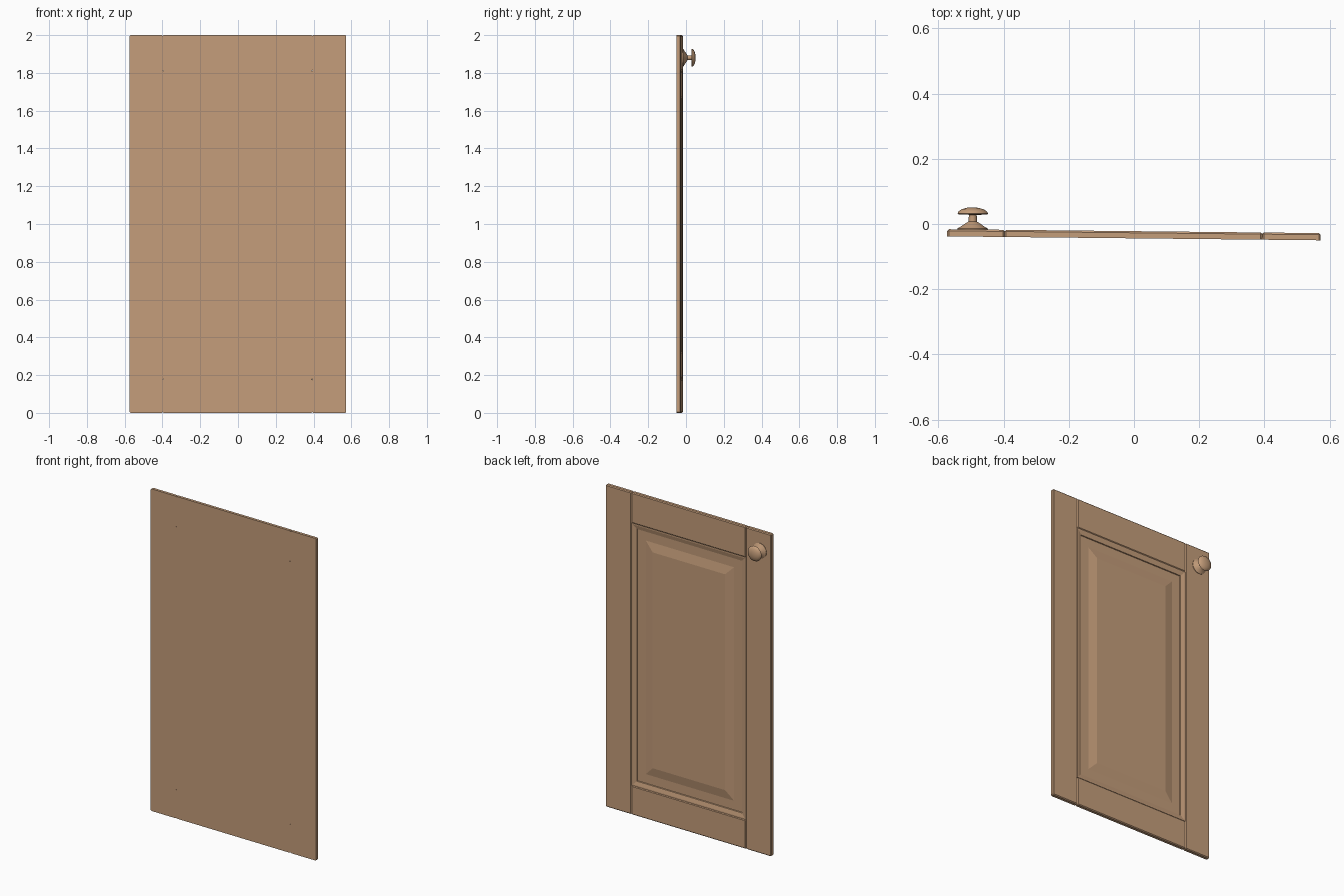
import bpy, bmesh, math

if "Cube" in bpy.data.objects:
    bpy.data.objects.remove(bpy.data.objects["Cube"])

TILT = -0.0105             # the door hangs very slightly turned
FRONT, FACE = -0.044, -0.022   # flat side and panelled side (y)

wood = bpy.data.materials.new("warm_wood")
wood.diffuse_color = (0.552, 0.337, 0.195, 1)
wood.use_nodes = True
wood.node_tree.nodes["Principled BSDF"].inputs["Base Color"].default_value = wood.diffuse_color


def finish(name, bm):
    bmesh.ops.recalc_face_normals(bm, faces=bm.faces)
    me = bpy.data.meshes.new(name)
    bm.to_mesh(me)
    bm.free()
    me.materials.append(wood)
    ob = bpy.data.objects.new(name, me)
    ob.rotation_euler.z = TILT
    bpy.context.collection.objects.link(ob)
    return ob


def board(name, x0, x1, z0, z1):
    """Frame board, chamfered everywhere except around its flat side."""
    bm = bmesh.new()
    bmesh.ops.create_cube(bm, size=1)
    for v in bm.verts:
        v.co = (x1 if v.co.x > 0 else x0,
                FACE if v.co.y > 0 else FRONT,
                z1 if v.co.z > 0 else z0)
    edges = [e for e in bm.edges if any(v.co.y > FRONT + 0.001 for v in e.verts)]
    bmesh.ops.bevel(bm, geom=edges, offset=0.005, segments=1, affect='EDGES')
    return finish(name, bm)


# Frame
XL, XR, ZB, ZT = -0.397, 0.394, 0.18, 1.81
board("left_stile", -0.573, XL, 0, 2)
board("right_stile", XR, 0.573, 0, 2)
board("bottom_rail", XL, XR, 0, ZB)
board("top_rail", XL, XR, ZT, 2)

# Raised panel: moulding, recess, sloped border and raised field
bm = bmesh.new()
rings = []
for inset, y in [(0, FRONT), (0, -0.025), (0.008, -0.025), (0.032, -0.031),
                 (0.034, -0.036), (0.09, -0.036), (0.145, -0.026)]:
    rings.append([bm.verts.new(p) for p in (
        (XL + inset, y, ZB + inset), (XR - inset, y, ZB + inset),
        (XR - inset, y, ZT - inset), (XL + inset, y, ZT - inset))])
for a, b in zip(rings, rings[1:]):
    for i in range(4):
        j = (i + 1) % 4
        bm.faces.new((a[i], a[j], b[j], b[i]))
bm.faces.new(rings[0])
bm.faces.new(rings[-1])
finish("raised_panel", bm)

# Knob: (radius, y) profile turned about the y axis
profile = [(0, -0.023), (0.047, -0.023), (0.047, -0.019), (0.036, -0.013),
           (0.022, -0.003), (0.013, 0.002), (0.012, 0.023), (0.044, 0.024),
           (0.047, 0.027), (0.044, 0.033), (0.034, 0.040), (0.018, 0.0445),
           (0, 0.046)]
bm = bmesh.new()
pts = [bm.verts.new((r, y, 0)) for r, y in profile]
edges = [bm.edges.new(p) for p in zip(pts, pts[1:])]
bmesh.ops.spin(bm, geom=pts + edges, cent=(0, 0, 0), axis=(0, 1, 0),
               angle=math.tau, steps=32, use_duplicate=False)
bmesh.ops.remove_doubles(bm, verts=bm.verts, dist=0.0002)
bmesh.ops.translate(bm, verts=bm.verts, vec=(-0.495, 0, 1.88))
knob = finish("knob", bm)
bpy.ops.object.select_all(action='DESELECT')
knob.select_set(True)
bpy.context.view_layer.objects.active = knob
bpy.ops.object.shade_smooth_by_angle(angle=math.radians(35))
